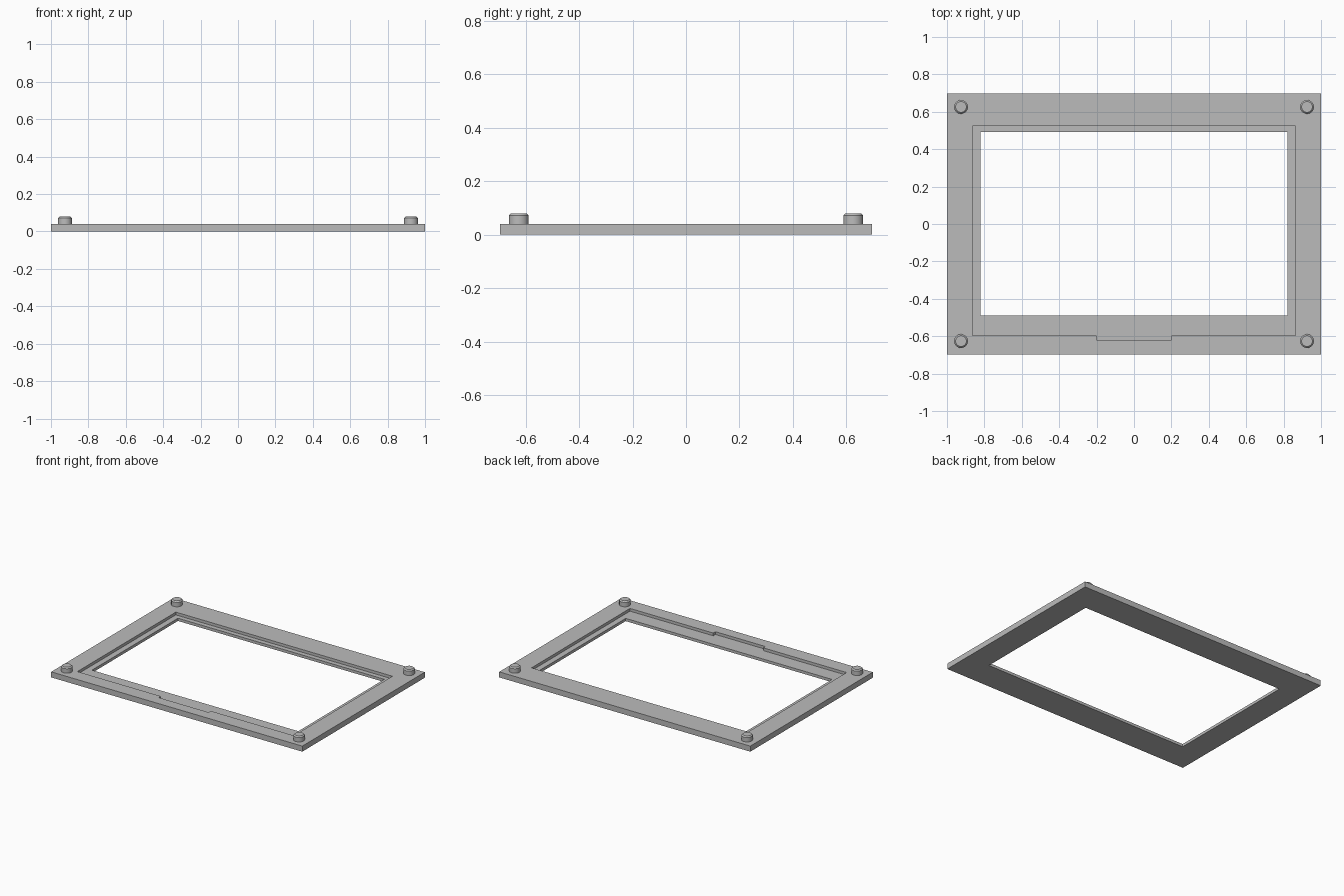
import bpy
import bmesh
from mathutils import Matrix

cube = bpy.data.objects.get("Cube")
if cube:
    bpy.data.objects.remove(cube, do_unlink=True)

# Overall sizes
HALF_X, HALF_Y, THICK = 1.0, 0.697, 0.04
FLOOR = 0.02
PEG_RADIUS, PEG_TOP, CHAMFER = 0.037, 0.08, 0.008

grey = bpy.data.materials.new("grey_plastic")
grey.use_nodes = True
colour = (0.5, 0.5, 0.5, 1)
grey.diffuse_color = colour
grey.node_tree.nodes["Principled BSDF"].inputs["Base Color"].default_value = colour


def add_object(name, bm):
    bmesh.ops.recalc_face_normals(bm, faces=bm.faces)
    mesh = bpy.data.meshes.new(name)
    bm.to_mesh(mesh)
    bm.free()
    mesh.materials.append(grey)
    obj = bpy.data.objects.new(name, mesh)
    bpy.context.collection.objects.link(obj)
    return obj


def prism(name, outline, z0, z1):
    """Extrude a flat outline from z0 up to z1."""
    bm = bmesh.new()
    face = bm.faces.new([bm.verts.new((x, y, z0)) for x, y in outline])
    top = bmesh.ops.extrude_face_region(bm, geom=[face])["geom"]
    verts = [v for v in top if isinstance(v, bmesh.types.BMVert)]
    bmesh.ops.translate(bm, verts=verts, vec=(0, 0, z1 - z0))
    return add_object(name, bm)


def rectangle(hx, y0, y1):
    return [(-hx, y0), (hx, y0), (hx, y1), (-hx, y1)]


def cut(target, cutter):
    cutter.hide_render = True
    mod = target.modifiers.new("cut", "BOOLEAN")
    mod.operation = "DIFFERENCE"
    mod.solver = "EXACT"
    mod.object = cutter
    bpy.context.view_layer.objects.active = target
    bpy.ops.object.modifier_apply(modifier=mod.name)
    bpy.data.objects.remove(cutter, do_unlink=True)


# Bezel frame with a through window and a stepped recess notched at the front
frame = prism("bezel_frame", rectangle(HALF_X, -HALF_Y, HALF_Y), 0, THICK)
half_recess = [(0.2, -0.62), (0.2, -0.595), (0.863, -0.595), (0.863, 0.525)]
recess = half_recess + [(-x, y) for x, y in reversed(half_recess)]
cut(frame, prism("recess_cutter", recess, FLOOR, THICK + 0.1))
cut(frame, prism("window_cutter", rectangle(0.822, -0.488, 0.491), -0.1, THICK + 0.1))

# Chamfered round pegs on the four corners
for side, sx in (("right", -1), ("left", 1)):
    for end, sy in (("front", -1), ("back", 1)):
        bm = bmesh.new()
        height = PEG_TOP - THICK
        centre = Matrix.Translation((sx * 0.925, sy * 0.626, THICK + height / 2))
        bmesh.ops.create_cone(bm, cap_ends=True, segments=32, radius1=PEG_RADIUS,
                              radius2=PEG_RADIUS, depth=height, matrix=centre)
        rim = [e for e in bm.edges if all(v.co.z > PEG_TOP - 0.001 for v in e.verts)]
        bmesh.ops.bevel(bm, geom=rim, offset=CHAMFER, segments=1, affect="EDGES")
        peg = add_object(f"{end}_{side}_peg", bm)
        bpy.ops.object.select_all(action="DESELECT")
        peg.select_set(True)
        bpy.context.view_layer.objects.active = peg
        bpy.ops.object.shade_smooth_by_angle(angle=0.5)
